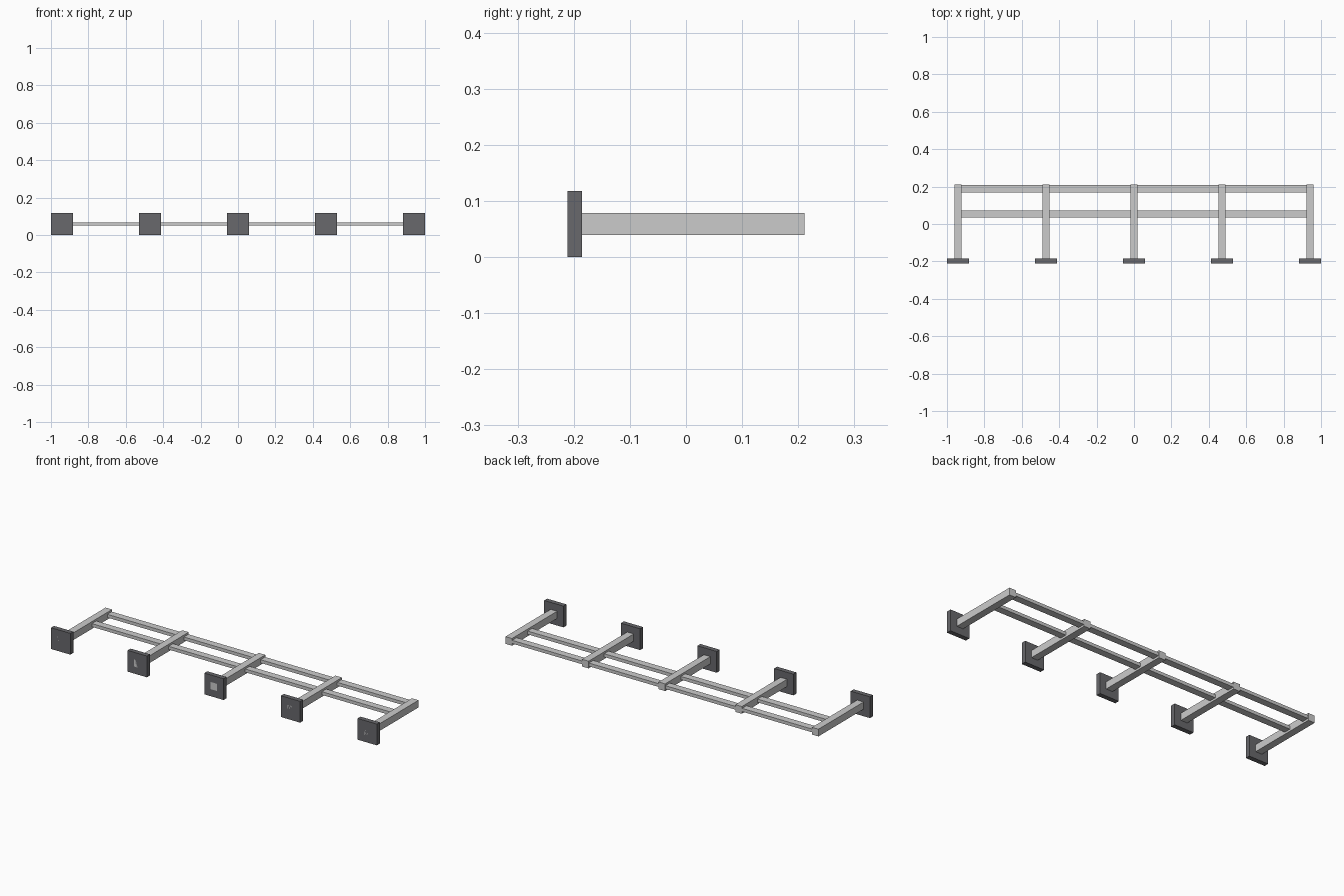
import bpy

if "Cube" in bpy.data.objects:
    bpy.data.objects.remove(bpy.data.objects["Cube"])

dark = bpy.data.materials.new("dark_plate")
dark.diffuse_color = (0.14, 0.14, 0.15, 1)
dark.use_nodes = True
dark.node_tree.nodes["Principled BSDF"].inputs["Base Color"].default_value = dark.diffuse_color


def box(name, lo, hi, mat=None):
    size = [b - a for a, b in zip(lo, hi)]
    mid = [(a + b) / 2 for a, b in zip(lo, hi)]
    bpy.ops.mesh.primitive_cube_add(size=1, location=mid)
    ob = bpy.context.object
    ob.name = name
    ob.scale = size
    bpy.ops.object.transform_apply(location=False, rotation=False, scale=True)
    if mat:
        ob.data.materials.append(mat)
    return ob


PLATE = 0.118      # square wall plate
POST = 0.04        # square arm section
MID = PLATE / 2    # height of the arm axis
END = 1 - PLATE / 2

# Wall plates, each with an arm running to the back
for i in range(5):
    x = -END + i * END / 2
    box(f"wall_plate_{i + 1}", (x - MID, -0.211, 0), (x + MID, -0.185, PLATE), dark)
    box(f"arm_{i + 1}", (x - POST / 2, -0.211, MID - POST / 2),
        (x + POST / 2, 0.211, MID + POST / 2))

# Two flat rails joining the arms
for name, y in (("middle_rail", 0.054), ("back_rail", 0.189)):
    box(name, (-END, y - 0.0195, MID - 0.009), (END, y + 0.0195, MID + 0.009))
